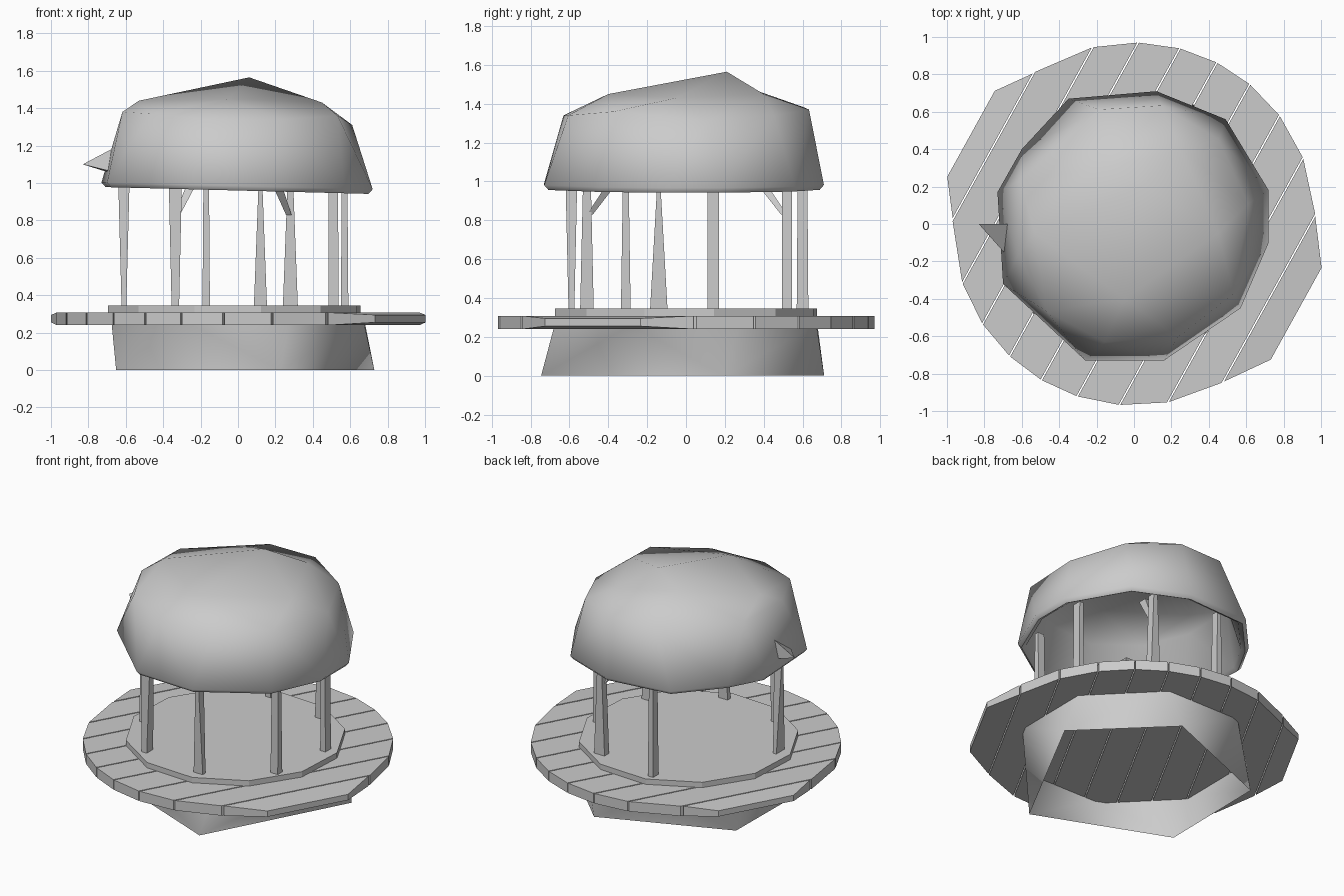
import bpy, bmesh, math
from mathutils import Vector

if "Cube" in bpy.data.objects:
    bpy.data.objects.remove(bpy.data.objects["Cube"])


def finish(name, bm, smooth=None):
    bmesh.ops.recalc_face_normals(bm, faces=bm.faces[:])
    me = bpy.data.meshes.new(name)
    bm.to_mesh(me)
    bm.free()
    ob = bpy.data.objects.new(name, me)
    bpy.context.collection.objects.link(ob)
    if smooth:
        bpy.ops.object.select_all(action='DESELECT')
        ob.select_set(True)
        bpy.context.view_layer.objects.active = ob
        bpy.ops.object.shade_smooth_by_angle(angle=math.radians(smooth))
    return ob


def polar(deg, r, z):
    a = math.radians(deg)
    return (r * math.cos(a), r * math.sin(a), z)


def ring(bm, pts):
    pts = sorted(pts, key=lambda p: math.atan2(p[1], p[0]))
    return [bm.verts.new(p) for p in pts]


def stitch(bm, A, B):
    """Triangle band between two rings with different point counts."""
    def ang(R, k):
        v = R[k % len(R)].co
        return math.atan2(v.y, v.x) + 2 * math.pi * (k // len(R))
    i = j = 0
    while i < len(A) or j < len(B):
        ma = ang(A, i) + ang(A, i + 1) if i < len(A) else 1e9
        mb = ang(B, j) + ang(B, j + 1) if j < len(B) else 1e9
        a, b = A[i % len(A)], B[j % len(B)]
        if ma < mb:
            i += 1
            bm.faces.new((a, A[i % len(A)], b))
        else:
            j += 1
            bm.faces.new((a, B[j % len(B)], b))


def fan(bm, R, apex):
    v = bm.verts.new(apex)
    for k in range(len(R)):
        bm.faces.new((R[k - 1], R[k], v))


def bar(name, lo, hi, lo_size, hi_size):
    """Four-sided tapered bar from lo to hi, sizes along x and y."""
    bm = bmesh.new()
    rows = []
    for c, (w, d) in ((lo, lo_size), (hi, hi_size)):
        rows.append([bm.verts.new(Vector(c) + Vector((sx * w / 2, sy * d / 2, 0)))
                     for sx, sy in ((-1, -1), (1, -1), (1, 1), (-1, 1))])
    for R in rows:
        bm.faces.new(R)
    for k in range(4):
        bm.faces.new((rows[0][k - 1], rows[0][k], rows[1][k], rows[1][k - 1]))
    return finish(name, bm)


# Base skirt: five-sided foot, eight-sided top, open tube
bm = bmesh.new()
foot = ring(bm, [polar(a, r, 0) for a, r in ((-73, .78), (15, .755), (74, .74), (150, .74), (211, .76))])
top = ring(bm, [polar(22 + 45 * k, .73, .26) for k in range(8)])
stitch(bm, foot, top)
finish("base_skirt", bm, 80)

# Deck planks running diagonally, trimmed to a round outline
along, across = Vector((.484, .875, 0)), Vector((.875, -.484, 0))
cuts = [-1.0, -.86, -.65, -.45, -.24, -.03, .18, .40, .62, .825, .995]
for k in range(len(cuts) - 1):
    a, b = cuts[k] + .004, cuts[k + 1] - .004
    bm = bmesh.new()

    def half(n):
        R = 1.03 if abs(n) > .9 else .97
        return math.sqrt(R * R - n * n)
    outline = [(a, -half(a)), (b, -half(b)), (b, half(b)), (a, half(a))]
    lower, upper = [[bm.verts.new(across * n + along * t + Vector((0, 0, z)))
                     for n, t in outline] for z in (.24, .308)]
    bm.faces.new(lower)
    bm.faces.new(upper)
    for m in range(4):
        bm.faces.new((lower[m - 1], lower[m], upper[m], upper[m - 1]))
    # outermost planks thin out at their outer edge
    if k in (0, 9):
        for m in ((0, 3) if k == 0 else (1, 2)):
            lower[m].co.z, upper[m].co.z = .255, .295
    finish("deck_plank", bm)

# Raised floor
bm = bmesh.new()
lower, upper = [ring(bm, [polar(12 + 30 * k, .69, z) for k in range(12)]) for z in (.30, .345)]
stitch(bm, lower, upper)
bm.faces.new(lower)
bm.faces.new(upper)
finish("raised_floor", bm).location.x = -.02

# Seven tapered posts on an eight-fold circle, one place left open as the doorway
# x, y, bottom size, top size
posts = [
    (.57, .14, (.04, .06), (.03, .06)),
    (.28, .52, (.08, .05), (.03, .05)),
    (-.17, .60, (.04, .06), (.03, .05)),
    (-.61, -.14, (.025, .09), (.06, .015)),
    (-.335, -.51, (.04, .07), (.07, .04)),
    (.12, -.59, (.07, .03), (.02, .06)),
    (.51, -.31, (.055, .05), (.05, .03)),
]
for x, y, lo, hi in posts:
    bar("post", (x, y, .34), (x, y, 1.0), lo, hi)

# Slanted braces under the roof
for x, y in ((-.335, -.51), (.28, .52)):
    bar("brace", (x * .97, y * .97, .83), (x * .62, y * .62, 1.08), (.03, .03), (.06, .06))

# Roof dome: outer rings, lip, then inner lining
apex = (.06, .21, 1.565)
crown = [(.45, -.05, 1.43), (.25, .4, 1.45), (-.15, .3, 1.49), (-.53, -.05, 1.44), (-.05, -.4, 1.45)]
shoulder = [polar(*p) for p in ((10, .62, 1.31), (45, .64, 1.34), (77, .65, 1.37), (107, .64, 1.38),
                                (159, .65, 1.38), (195, .64, 1.38), (225, .66, 1.37),
                                (256, .65, 1.34), (291, .65, 1.34), (325, .65, 1.36))]
rim = [(x, y, .985 - .025 * x) for x, y in (
    (-.35, .67), (.12, .71), (.49, .56), (.72, .18), (.72, -.1), (.57, -.45),
    (.16, -.73), (-.26, -.73), (-.7, -.32), (-.73, .17), (-.6, .4))]


def inset(pts, s, dz):
    return [(x * s, y * s, z + dz) for x, y, z in pts]


bm = bmesh.new()
rings = [ring(bm, p) for p in (crown, shoulder, rim, inset(rim, .97, -.025), inset(rim, .93, -.01),
                               inset(shoulder, .94, -.04), inset(crown, .94, -.04))]
for A, B in zip(rings, rings[1:]):
    stitch(bm, A, B)
fan(bm, rings[0], apex)
fan(bm, rings[-1], inset([apex], 1, -.04)[0])
finish("roof_dome", bm, 65)

# Small pointed spout on the left of the roof
bm = bmesh.new()
tip, p, q, r = [bm.verts.new(c) for c in ((-.83, 0, 1.10), (-.66, 0, 1.19), (-.67, -.18, 1.06), (-.67, 0, 1.05))]
for f in ((tip, p, q), (tip, q, r), (tip, r, p), (p, q, r)):
    bm.faces.new(f)
finish("roof_spout", bm)
